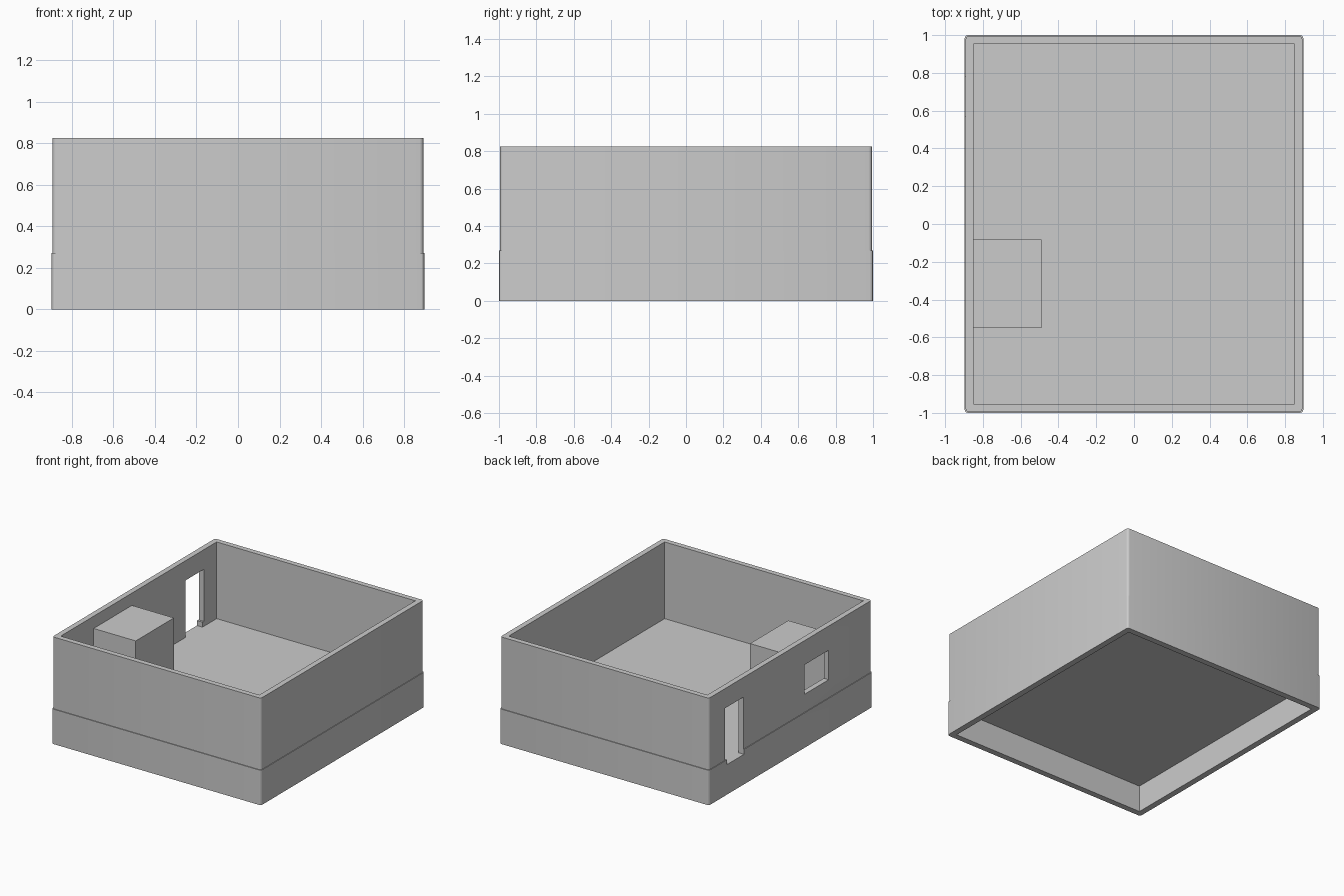
import bpy, bmesh

if "Cube" in bpy.data.objects:
    bpy.data.objects.remove(bpy.data.objects["Cube"])

grey = bpy.data.materials.new("plain grey")
grey.diffuse_color = (0.6, 0.6, 0.6, 1)
grey.use_nodes = True
grey.node_tree.nodes["Principled BSDF"].inputs["Base Color"].default_value = grey.diffuse_color


def block(name, x, y, z, radius=0.0, open_faces=()):
    """Box from ranges; optional rounded vertical edges and removed faces."""
    bm = bmesh.new()
    bmesh.ops.create_cube(bm, size=1)
    for v in bm.verts:
        v.co = [(r[0] + r[1]) / 2 + c * (r[1] - r[0]) for r, c in zip((x, y, z), v.co)]
    bm.normal_update()
    if radius:
        upright = [e for e in bm.edges if abs(e.verts[0].co.z - e.verts[1].co.z) > 1e-4]
        bmesh.ops.bevel(bm, geom=upright, offset=radius, segments=3, profile=0.5, affect='EDGES')
    gone = [f for f in bm.faces if any(f.normal[a] * s > 0.9 for a, s in open_faces)]
    bmesh.ops.delete(bm, geom=gone, context='FACES')
    me = bpy.data.meshes.new(name)
    bm.to_mesh(me)
    bm.free()
    me.materials.append(grey)
    ob = bpy.data.objects.new(name, me)
    bpy.context.collection.objects.link(ob)
    return ob


def cut(ob, *ranges):
    """Cut box-shaped holes out of an object and remove the cutters."""
    for r in ranges:
        cutter = block("cutter", *r)
        cutter.hide_render = True
        mod = ob.modifiers.new("cut", 'BOOLEAN')
        mod.operation, mod.solver, mod.object = 'DIFFERENCE', 'EXACT', cutter
        bpy.context.view_layer.update()
        dg = bpy.context.evaluated_depsgraph_get()
        me = bpy.data.meshes.new_from_object(ob.evaluated_get(dg))
        ob.modifiers.clear()
        ob.data = me
        bpy.data.objects.remove(cutter)


def smooth(ob):
    bpy.ops.object.select_all(action='DESELECT')
    ob.select_set(True)
    bpy.context.view_layer.objects.active = ob
    bpy.ops.object.shade_smooth_by_angle()


IN_X, IN_Y = (-0.85, 0.85), (-0.953, 0.953)
FLOOR, STEP, TOP = 0.232, 0.27, 0.825

# upper walls with doorway and window in the left side
walls = block("upper_walls", (-0.892, 0.892), (-0.994, 0.994), (STEP, TOP), 0.018)
cut(walls,
    (IN_X, IN_Y, (0, 1)),
    ((-1, -0.8), (0.572, 0.797), (0, 0.673)),
    ((-1, -0.8), (-0.47, -0.173), (0.41, 0.638)))
smooth(walls)

# slightly wider plinth, hollow below, with the doorway threshold
plinth = block("plinth", (-0.897, 0.897), (-1, 1), (0, STEP), 0.018)
cut(plinth,
    (IN_X, IN_Y, (-1, 1)),
    ((-1, -0.8), (0.572, 0.78), (FLOOR, 1)))
smooth(plinth)

# floor slab
block("floor", IN_X, IN_Y, (0.208, FLOOR))

# hollow box behind the window, open to the wall
block("inner_box", (-0.85, -0.49), (-0.55, -0.083), (FLOOR, 0.73),
      open_faces=((0, -1), (2, -1)))
